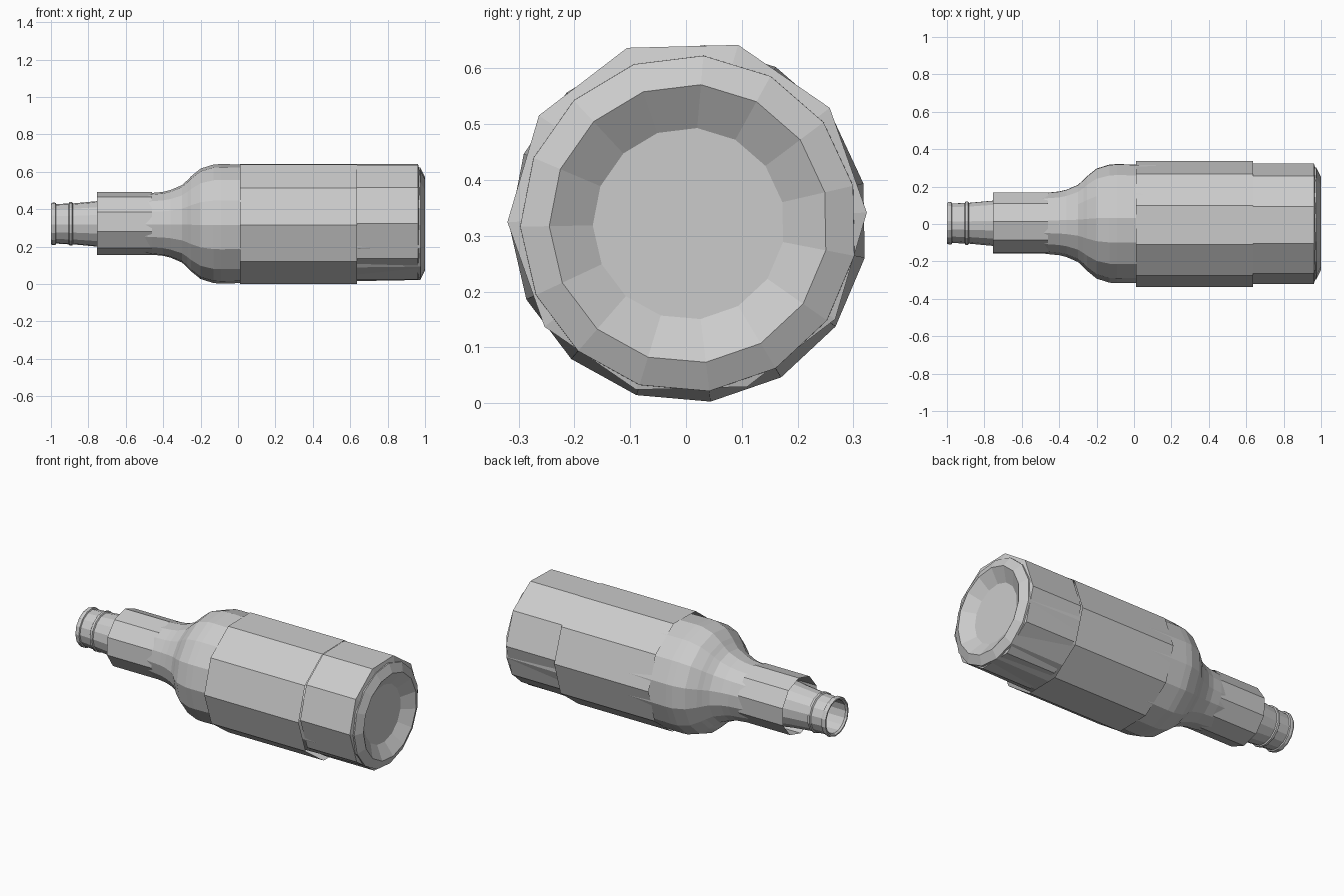
import bpy, bmesh, math

if "Cube" in bpy.data.objects:
    bpy.data.objects.remove(bpy.data.objects["Cube"])

grey = bpy.data.materials.new("light_grey")
grey.diffuse_color = (0.6, 0.6, 0.6, 1)
grey.use_nodes = True
grey.node_tree.nodes["Principled BSDF"].inputs["Base Color"].default_value = grey.diffuse_color


def lathe(name, profile, sides, phase, cy, cz, cap_end=False):
    """Revolve (x, radius) points around a line parallel to the x axis."""
    bm = bmesh.new()
    rings = []
    for x, r in profile:
        ring = []
        for i in range(sides):
            a = math.radians(phase + 360 * i / sides)
            ring.append(bm.verts.new((x, cy + r * math.cos(a), cz + r * math.sin(a))))
        rings.append(ring)
    for a, b in zip(rings, rings[1:]):
        for i in range(sides):
            j = (i + 1) % sides
            bm.faces.new((a[i], a[j], b[j], b[i]))
    if cap_end:
        bm.faces.new(rings[-1])
    mesh = bpy.data.meshes.new(name)
    bm.to_mesh(mesh)
    bm.free()
    mesh.materials.append(grey)
    obj = bpy.data.objects.new(name, mesh)
    bpy.context.collection.objects.link(obj)
    return obj


# Bottle: inner neck, lip, collar, neck, shoulder, tapered body, dished base
lathe("bottle", [
    (-0.72, 0.10), (-0.99, 0.095), (-1.0, 0.102), (-1.0, 0.110), (-0.988, 0.115),
    (-0.975, 0.113), (-0.972, 0.106), (-0.905, 0.110), (-0.90, 0.117), (-0.887, 0.117),
    (-0.883, 0.110), (-0.755, 0.122), (-0.46, 0.166), (-0.40, 0.172), (-0.36, 0.182),
    (-0.30, 0.208), (-0.27, 0.235), (-0.25, 0.256), (-0.20, 0.297), (-0.13, 0.319),
    (-0.09, 0.321), (0.975, 0.302), (1.0, 0.25), (0.95, 0.172),
], 15, 85, 0.005, 0.3215, cap_end=True)

# Thin paper sleeves around the neck and the body
lathe("neck_label", [(-0.755, 0.168), (-0.46, 0.168)], 10, 15, 0.005, 0.324)
lathe("body_label", [(0.012, 0.336), (0.635, 0.336)], 10, 1, 0, 0.3215)

# Lower sleeve, slightly raised, closing onto the base rim
lathe("base_sleeve", [(0.635, 0.322), (0.962, 0.322), (0.972, 0.285)],
      10, 1.5, 0.002, 0.333)
